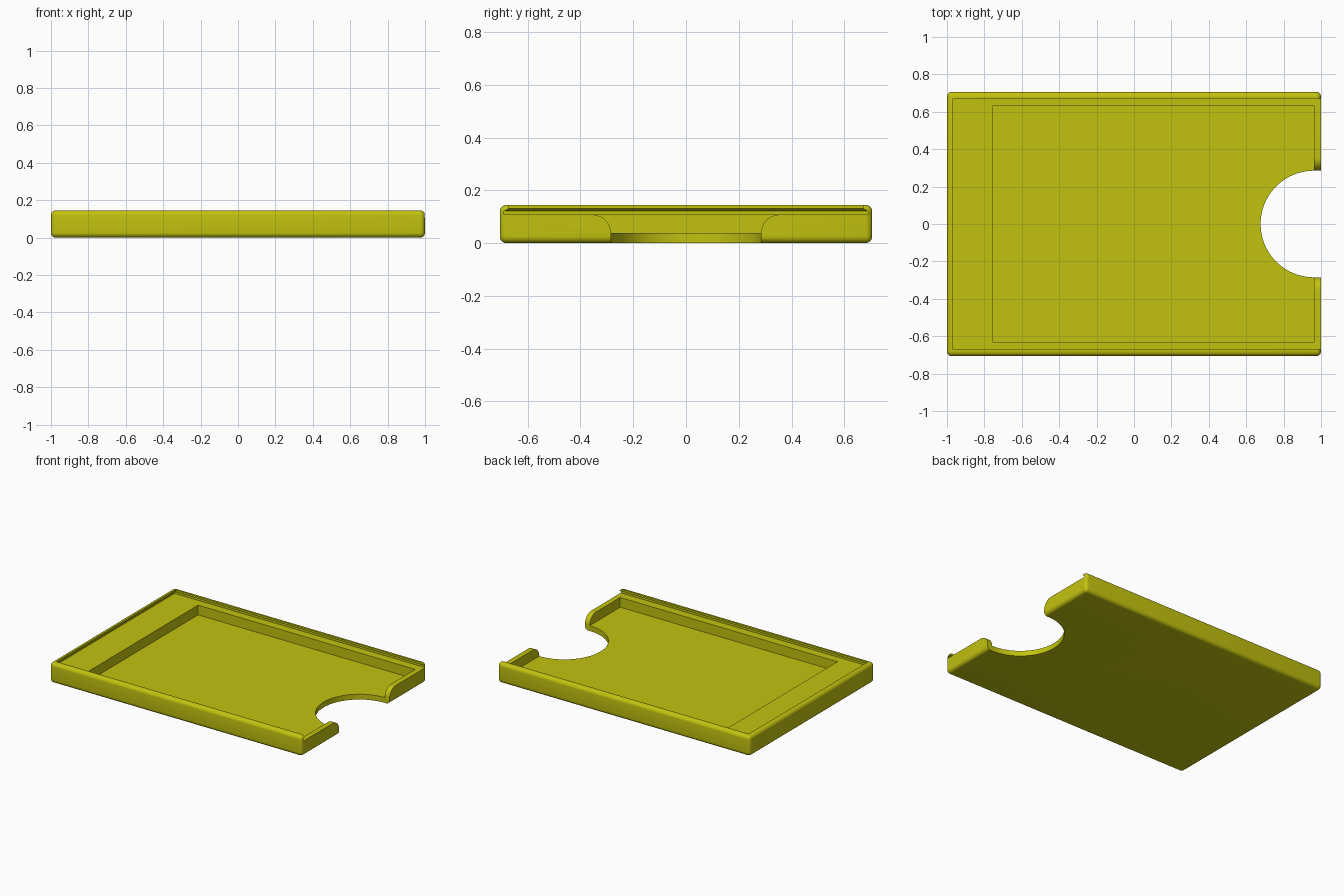
import bpy, bmesh, math

if "Cube" in bpy.data.objects:
    bpy.data.objects.remove(bpy.data.objects["Cube"])

yellow = bpy.data.materials.new("olive_yellow")
yellow.diffuse_color = (0.54, 0.54, 0.005, 1)
yellow.use_nodes = True
yellow.node_tree.nodes["Principled BSDF"].inputs["Base Color"].default_value = yellow.diffuse_color


def loft(name, rings):
    """Closed solid skinned through rings of equal point count."""
    bm = bmesh.new()
    loops = [[bm.verts.new(p) for p in ring] for ring in rings]
    n = len(loops[0])
    for a, b in zip(loops, loops[1:]):
        for i in range(n):
            j = (i + 1) % n
            bm.faces.new((a[i], a[j], b[j], b[i]))
    bm.faces.new(loops[0])
    bm.faces.new(loops[-1])
    bmesh.ops.recalc_face_normals(bm, faces=bm.faces)
    mesh = bpy.data.meshes.new(name)
    bm.to_mesh(mesh)
    bm.free()
    obj = bpy.data.objects.new(name, mesh)
    bpy.context.collection.objects.link(obj)
    mesh.materials.append(yellow)
    return obj


def rect(x0, x1, hy, z):
    return [(x0, -hy, z), (x1, -hy, z), (x1, hy, z), (x0, hy, z)]


# Rounded outer block
tray = loft("tray", [rect(-1, 1, 0.706, 0), rect(-1, 1, 0.706, 0.145)])
bevel = tray.modifiers.new("rounded_edges", "BEVEL")
bevel.width = 0.026
bevel.segments = 6

cutters = []

# Undercut lid slide, open at the right end
cutters.append(loft("lid_slide_cutter", [
    rect(-0.985, 1.1, 0.69, 0.108), rect(-0.985, 1.1, 0.69, 0.121),
    rect(-0.967, 1.1, 0.672, 0.131), rect(-0.967, 1.1, 0.672, 0.2)]))

# Inner pocket
cutters.append(loft("pocket_cutter", [
    rect(-0.757, 0.962, 0.63, 0.038), rect(-0.757, 0.962, 0.63, 0.18)]))

# Round thumb notch through the floor
N = 96
cutters.append(loft("thumb_notch_cutter", [
    [(0.962 + 0.285 * math.cos(2 * math.pi * i / N),
      0.285 * math.sin(2 * math.pi * i / N), z) for i in range(N)]
    for z in (-0.1, 0.22)]))

# Opening in the end wall, with rounded shoulders
R = 0.07
side = [(0.285, -0.12)]
for i in range(13):
    a = math.pi / 2 * i / 12
    side.append((0.285 + R - R * math.cos(a), 0.038 + R * math.sin(a)))
side.append((0.285 + R, 0.24))
profile = side + [(-y, z) for y, z in reversed(side)]
cutters.append(loft("end_opening_cutter", [
    [(x, y, z) for y, z in profile] for x in (0.955, 1.15)]))

for cutter in cutters:
    cutter.hide_render = True
    mod = tray.modifiers.new(cutter.name, "BOOLEAN")
    mod.operation = "DIFFERENCE"
    mod.solver = "EXACT"
    mod.object = cutter

# Bake the cuts, then remove the helpers
graph = bpy.context.evaluated_depsgraph_get()
baked = bpy.data.meshes.new_from_object(tray.evaluated_get(graph))
tray.modifiers.clear()
tray.data = baked
for cutter in cutters:
    bpy.data.objects.remove(cutter)

bpy.ops.object.select_all(action="DESELECT")
tray.select_set(True)
bpy.context.view_layer.objects.active = tray
bpy.ops.object.shade_smooth_by_angle(angle=math.radians(30))
